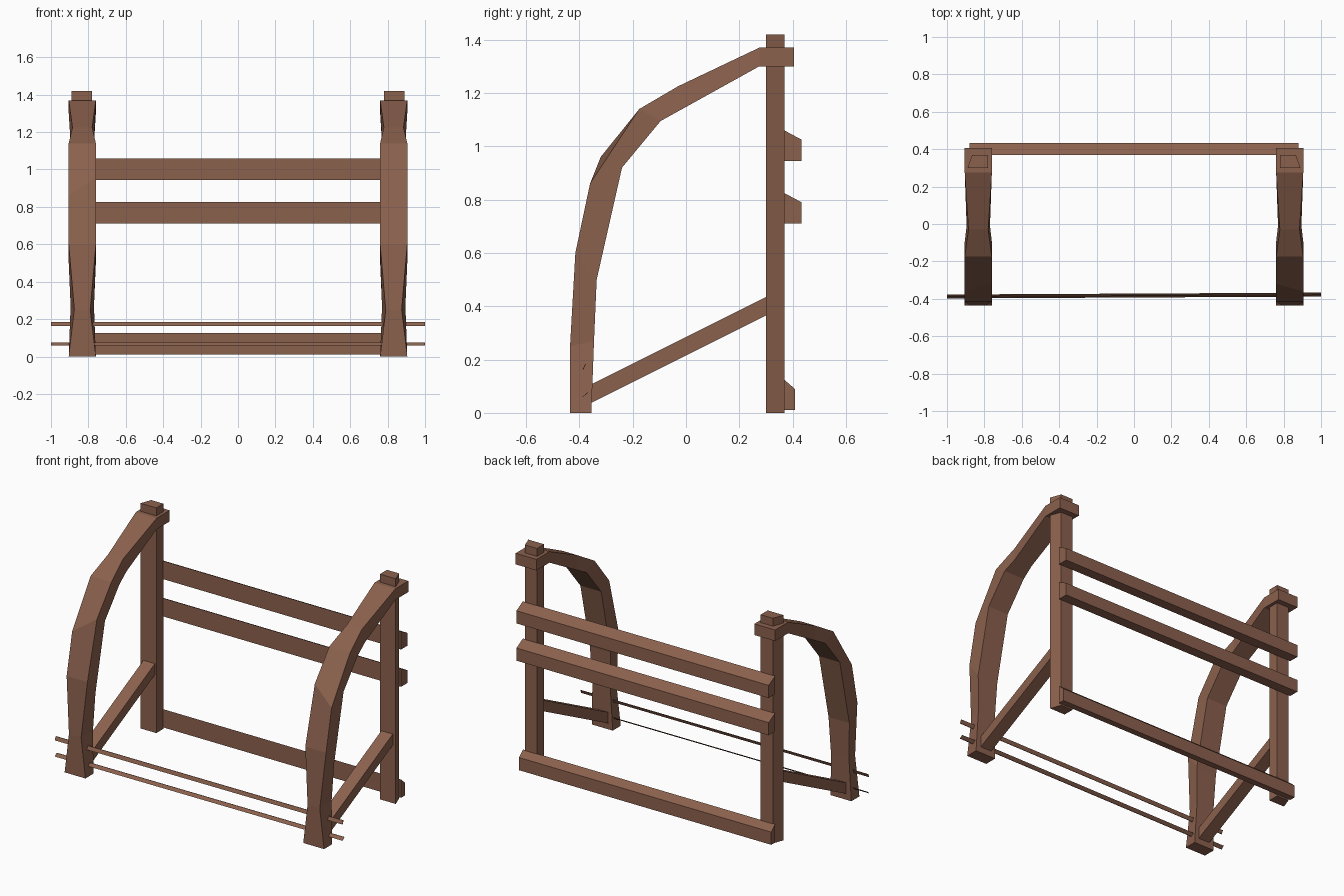
import bpy
import bmesh

cube = bpy.data.objects.get("Cube")
if cube:
    bpy.data.objects.remove(cube, do_unlink=True)

wood = bpy.data.materials.new("brown_wood")
wood.use_nodes = True
colour = (0.26, 0.12, 0.075, 1.0)
wood.diffuse_color = colour
shader = next(n for n in wood.node_tree.nodes if n.type == "BSDF_PRINCIPLED")
shader.inputs["Base Color"].default_value = colour


def loft(name, rings, mirrored=False):
    """Join matching rings of points into a closed, flat-shaded beam."""
    bm = bmesh.new()
    loops = [[bm.verts.new(point) for point in ring] for ring in rings]
    for first, second in zip(loops, loops[1:]):
        count = len(first)
        for i in range(count):
            j = (i + 1) % count
            bm.faces.new((first[i], first[j], second[j], second[i]))
    bm.faces.new(loops[0])
    bm.faces.new(list(reversed(loops[-1])))
    bmesh.ops.recalc_face_normals(bm, faces=bm.faces)
    mesh = bpy.data.meshes.new(name)
    bm.to_mesh(mesh)
    bm.free()
    mesh.materials.append(wood)
    obj = bpy.data.objects.new(name, mesh)
    bpy.context.collection.objects.link(obj)
    if mirrored:
        obj.modifiers.new("other_side", "MIRROR").use_axis = (True, False, False)
    return obj


def extrude_x(name, profile, left, right, mirrored=False):
    """Sweep a (y, z) profile along x."""
    rings = [[(x, y, z) for y, z in profile] for x in (left, right)]
    return loft(name, rings, mirrored)


# Upright posts with a tapered plan
plan = [(0.78, 0.3), (0.89, 0.3), (0.865, 0.37), (0.78, 0.37)]
loft("rear_posts", [[(x, y, z) for x, y in plan] for z in (0, 1.42)], True)

# Curved, rough-hewn front arms: outer edge, inner edge, front pinch, back pinch
INBOARD, OUTBOARD = 0.76, 0.905
stations = [
    ((0.405, 1.37), (0.405, 1.3), 0, 0),
    ((0.275, 1.37), (0.275, 1.3), 0, 0),
    ((-0.03, 1.225), (-0.01, 1.142), 0.02, 0.01),
    ((-0.175, 1.14), (-0.095, 1.095), 0, 0),
    ((-0.34, 0.91), (-0.24, 0.92), 0, 0),
    ((-0.415, 0.6), (-0.335, 0.5), 0, 0),
    ((-0.435, 0.25), (-0.345, 0.27), 0.03, 0.01),
    ((-0.435, 0), (-0.355, 0), 0, 0),
]
rings = []
for outer, inner, pinch, back_pinch in stations:
    rings.append([
        (OUTBOARD - pinch, *outer),
        (INBOARD + pinch, *outer),
        (INBOARD + back_pinch, *inner),
        (OUTBOARD - back_pinch, *inner),
    ])
# Skew the hewn facet at the shoulder
shoulder = rings[4]
shoulder[0] = (OUTBOARD, -0.36, 0.86)
shoulder[1] = (INBOARD, -0.32, 0.96)
loft("curved_arms", rings, True)

# Sloping side braces
brace = [(-0.36, 0.035), (0.31, 0.37), (0.31, 0.44), (-0.36, 0.105)]
extrude_x("side_braces", brace, 0.79, 0.87, True)

# Rear rails with a bevelled top
for name, base, depth in (("top_rail", 0.945, 0.065),
                          ("middle_rail", 0.71, 0.065),
                          ("bottom_rail", 0.01, 0.04)):
    back = 0.368 + depth
    profile = [(0.368, base), (back, base), (back, base + 0.08), (0.368, base + 0.115)]
    extrude_x(name, profile, -0.88, 0.88)

# Thin slats running through the feet of the arms
for name, base, lean, height in (("upper_slat", 0.162, 0.01, 0.022),
                                 ("lower_slat", 0.06, 0.018, 0.016)):
    rings = []
    for x, y in ((-1, -0.398), (1, -0.388)):
        rings.append([
            (x, y, base),
            (x, y + 0.003, base),
            (x, y + lean + 0.003, base + height),
            (x, y + lean, base + height),
        ])
    loft(name, rings)
